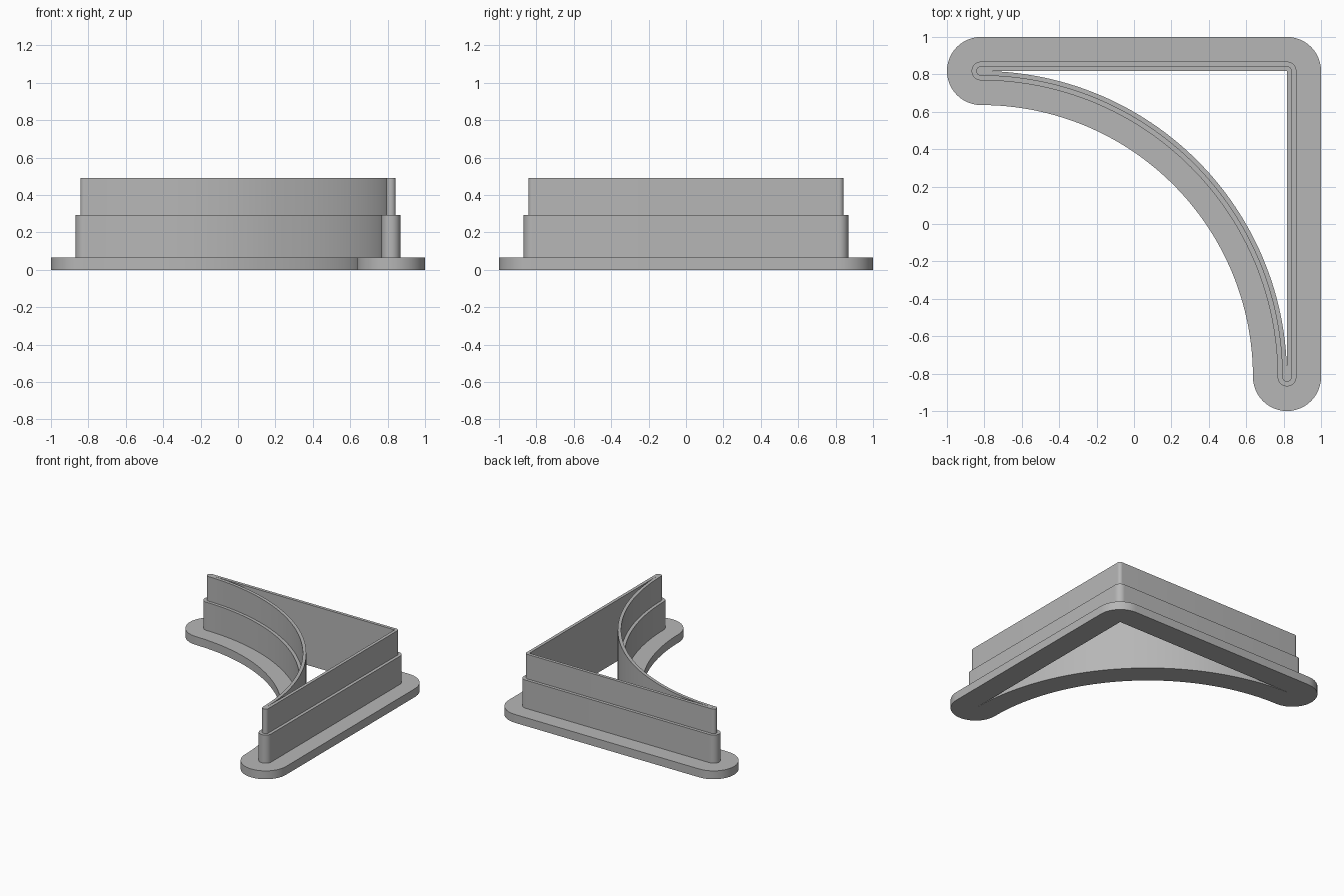
import bpy
import bmesh
from math import cos, sin, radians

if "Cube" in bpy.data.objects:
    bpy.data.objects.remove(bpy.data.objects["Cube"])

HALF = 0.818                 # half side of the square that holds the outline
FLANGE, WALL, BLADE = 0.182, 0.05, 0.025          # outward offsets
FLANGE_TOP, WALL_TOP, BLADE_TOP = 0.067, 0.293, 0.49

grey = bpy.data.materials.new("plain grey")
grey.use_nodes = True
colour = (0.47, 0.47, 0.47, 1)
grey.diffuse_color = colour
grey.node_tree.nodes["Principled BSDF"].inputs["Base Color"].default_value = colour


def sweep(start, end, steps):
    return [radians(start + (end - start) * i / steps) for i in range(steps + 1)]


def outline(d):
    """Two straight sides and a concave arc, pushed outward by d with round corners."""
    points = []
    for x, y, start, end, steps in ((-HALF, HALF, 270, 90, 24),
                                    (HALF, HALF, 90, 0, 12),
                                    (HALF, -HALF, 0, -180, 24)):
        points += [(x + d * cos(a), y + d * sin(a)) for a in sweep(start, end, steps)]
    r = 2 * HALF - d
    points += [(-HALF + r * cos(a), -HALF + r * sin(a)) for a in sweep(0, 90, 64)]
    return points


# Stepped cross-section: flange, thick wall, thin blade, open centre
section = [(0, 0), (FLANGE, 0), (FLANGE, FLANGE_TOP), (WALL, FLANGE_TOP),
           (WALL, WALL_TOP), (BLADE, WALL_TOP), (BLADE, BLADE_TOP), (0, BLADE_TOP)]

bm = bmesh.new()
loops = [[bm.verts.new((x, y, z)) for x, y in outline(d)] for d, z in section]
for low, high in zip(loops, loops[1:] + loops[:1]):
    for i in range(len(low)):
        j = (i + 1) % len(low)
        bm.faces.new((low[i], low[j], high[j], high[i]))
bmesh.ops.remove_doubles(bm, verts=bm.verts, dist=0.0001)
bmesh.ops.recalc_face_normals(bm, faces=bm.faces)

mesh = bpy.data.meshes.new("stepped_cutter_frame")
bm.to_mesh(mesh)
bm.free()
mesh.materials.append(grey)
frame = bpy.data.objects.new("stepped_cutter_frame", mesh)
bpy.context.collection.objects.link(frame)

# Smooth round ends and arc, sharp steps
bpy.ops.object.select_all(action="DESELECT")
frame.select_set(True)
bpy.context.view_layer.objects.active = frame
bpy.ops.object.shade_smooth_by_angle(angle=radians(30))
